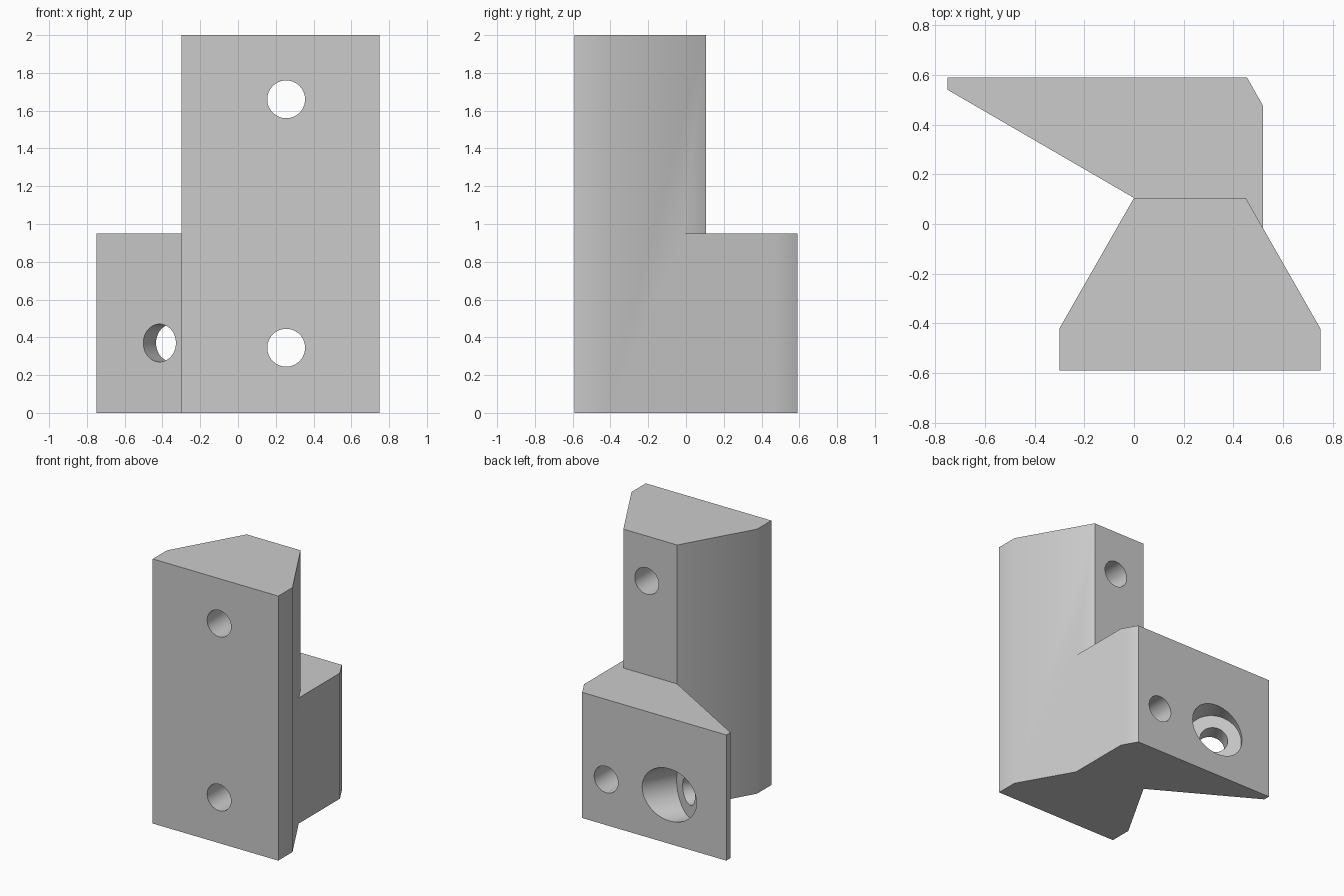
import bpy, bmesh, math
from mathutils import Vector

if "Cube" in bpy.data.objects:
    bpy.data.objects.remove(bpy.data.objects["Cube"], do_unlink=True)

grey = bpy.data.materials.new("light_grey")
grey.use_nodes = True
colour = (0.6, 0.6, 0.6, 1)
grey.diffuse_color = colour
grey.node_tree.nodes["Principled BSDF"].inputs["Base Color"].default_value = colour


def prism(name, outline, height):
    """Extrude a plan outline upward from the ground."""
    bm = bmesh.new()
    face = bm.faces.new([bm.verts.new((x, y, 0)) for x, y in outline])
    top = bmesh.ops.extrude_face_region(bm, geom=[face])["geom"]
    verts = [v for v in top if isinstance(v, bmesh.types.BMVert)]
    bmesh.ops.translate(bm, verts=verts, vec=(0, 0, height))
    bmesh.ops.recalc_face_normals(bm, faces=bm.faces)
    mesh = bpy.data.meshes.new(name)
    bm.to_mesh(mesh)
    bm.free()
    mesh.materials.append(grey)
    obj = bpy.data.objects.new(name, mesh)
    bpy.context.collection.objects.link(obj)
    return obj


def drill(name, start, direction, length, radius):
    """Cylinder cutter running from start along direction."""
    axis = Vector(direction).normalized()
    bpy.ops.mesh.primitive_cylinder_add(vertices=64, radius=radius, depth=length,
                                        location=Vector(start) + axis * length / 2)
    obj = bpy.context.object
    obj.name = name
    obj.rotation_euler = axis.to_track_quat("Z", "Y").to_euler()
    obj.data.materials.append(grey)
    obj.hide_render = True
    return obj


def combine(target, tool, operation):
    """Apply a boolean and discard the tool."""
    bpy.context.view_layer.objects.active = target
    mod = target.modifiers.new(operation.lower(), "BOOLEAN")
    mod.operation, mod.solver, mod.object = operation, "EXACT", tool
    bpy.ops.object.modifier_apply(modifier=mod.name)
    bpy.data.objects.remove(tool, do_unlink=True)


# Tall front post with tapered back, and low rear wedge running into it
bracket = prism("bracket_body", [(-0.3, -0.59), (0.75, -0.59), (0.75, -0.42),
                                 (0.45, 0.105), (0, 0.105), (-0.3, -0.42)], 2)
wedge = prism("rear_wedge", [(-0.75, 0.59), (0.455, 0.59), (0.52, 0.475),
                             (0.52, -0.2), (0, -0.2), (0, 0.105), (-0.75, 0.54)], 0.95)
combine(bracket, wedge, "UNION")

# Two straight bolt holes from front to back
for z in (0.345, 1.66):
    combine(bracket, drill("bolt_hole", (0.255, -1, z), (0, 1, 0), 2, 0.1), "DIFFERENCE")

# Angled bolt hole square to the wedge slope, counterbored from the back
slope = Vector((0.5, math.sqrt(0.75), 0))
entry = Vector((-0.415, 0.346, 0.37))
combine(bracket, drill("angled_hole", entry - slope * 0.2, slope, 0.6, 0.1), "DIFFERENCE")
combine(bracket, drill("counterbore", entry + slope * 0.135, slope, 0.6, 0.197), "DIFFERENCE")

# Soften the shallow corners and hole walls, keep the rest crisp
bpy.ops.object.select_all(action="DESELECT")
bracket.select_set(True)
bpy.context.view_layer.objects.active = bracket
bpy.ops.object.shade_smooth_by_angle(angle=math.radians(35))
